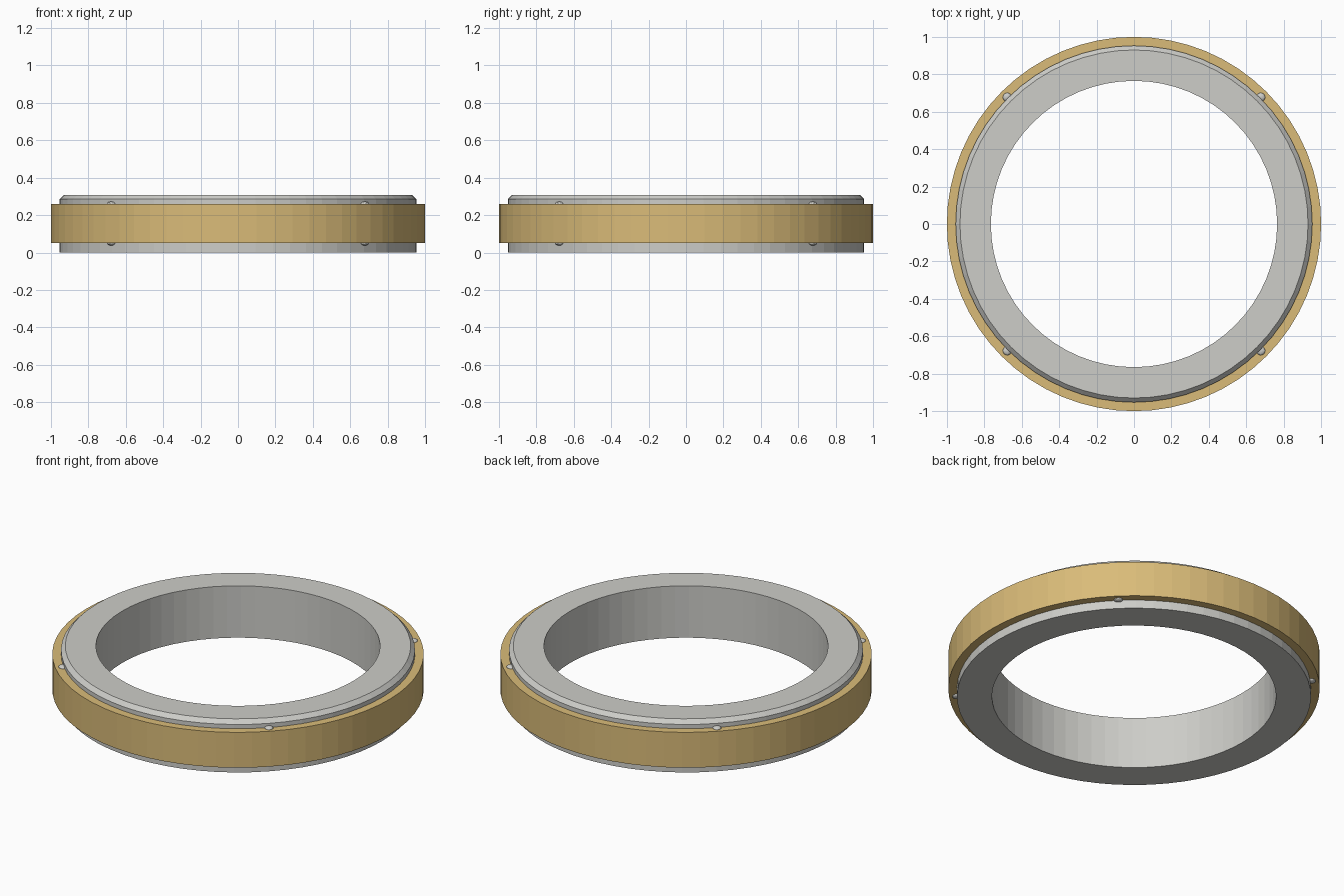
import bpy
import bmesh
import math

cube = bpy.data.objects.get("Cube")
if cube:
    bpy.data.objects.remove(cube, do_unlink=True)

SEGMENTS = 64


def make_material(name, colour):
    mat = bpy.data.materials.new(name)
    mat.use_nodes = True
    mat.diffuse_color = (*colour, 1)
    mat.node_tree.nodes["Principled BSDF"].inputs["Base Color"].default_value = (*colour, 1)
    return mat


def add_object(name, bm, mat):
    bmesh.ops.recalc_face_normals(bm, faces=bm.faces[:])
    mesh = bpy.data.meshes.new(name)
    bm.to_mesh(mesh)
    bm.free()
    mesh.materials.append(mat)
    obj = bpy.data.objects.new(name, mesh)
    bpy.context.collection.objects.link(obj)
    return obj


def lathe(name, profile, mat):
    """Turn a closed (radius, height) profile around z."""
    bm = bmesh.new()
    rings = []
    for i in range(SEGMENTS):
        a = math.tau * i / SEGMENTS
        rings.append([bm.verts.new((r * math.cos(a), r * math.sin(a), z)) for r, z in profile])
    n = len(profile)
    for i in range(SEGMENTS):
        here, after = rings[i], rings[(i + 1) % SEGMENTS]
        for j in range(n):
            k = (j + 1) % n
            bm.faces.new((here[j], after[j], after[k], here[k]))
    return add_object(name, bm, mat)


silver = make_material("silver grey", (0.61, 0.61, 0.58))
gold = make_material("warm gold", (0.70, 0.50, 0.19))

# Inner ring with a chamfered top edge
lathe("inner_ring", [(0.765, 0), (0.953, 0), (0.953, 0.285), (0.93, 0.308), (0.765, 0.308)], silver)

# Outer band around the ring
lathe("outer_band", [(0.953, 0.05), (1.0, 0.05), (1.0, 0.26), (0.953, 0.26)], gold)

# Small domed studs on both rims of the band, one on each diagonal
for rim, height in (("lower", 0.05), ("upper", 0.26)):
    for i in range(4):
        a = math.radians(45 + 90 * i)
        bm = bmesh.new()
        bmesh.ops.create_uvsphere(bm, u_segments=16, v_segments=8, radius=0.024)
        bmesh.ops.scale(bm, vec=(1, 1, 0.5), verts=bm.verts[:])
        stud = add_object(f"{rim}_stud_{i + 1}", bm, silver)
        stud.location = (0.958 * math.cos(a), 0.958 * math.sin(a), height)
